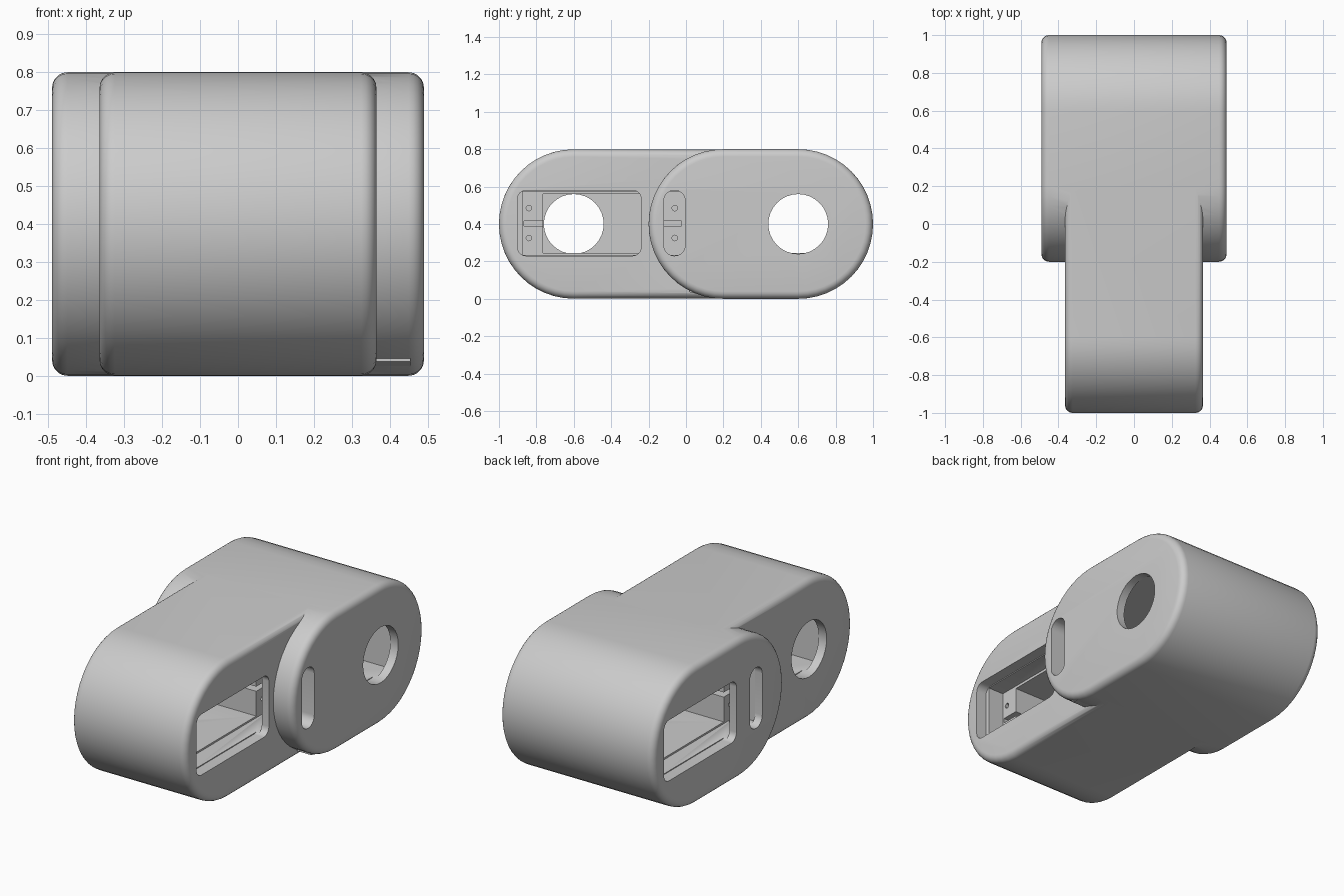
import bpy, bmesh, math

if "Cube" in bpy.data.objects:
    bpy.data.objects.remove(bpy.data.objects["Cube"])

grey = bpy.data.materials.new("plain_grey")
grey.diffuse_color = (0.6, 0.6, 0.6, 1)
grey.use_nodes = True
grey.node_tree.nodes["Principled BSDF"].inputs["Base Color"].default_value = grey.diffuse_color


def loft(name, rings):
    """Closed solid through (x, outline) rings of equal point count."""
    bm = bmesh.new()
    loops = [[bm.verts.new((x, y, z)) for y, z in pts] for x, pts in rings]
    n = len(loops[0])
    for a, b in zip(loops, loops[1:]):
        for i in range(n):
            j = (i + 1) % n
            bm.faces.new((a[i], a[j], b[j], b[i]))
    bm.faces.new(loops[0][::-1])
    bm.faces.new(loops[-1])
    bmesh.ops.recalc_face_normals(bm, faces=bm.faces)
    mesh = bpy.data.meshes.new(name)
    bm.to_mesh(mesh)
    bm.free()
    mesh.materials.append(grey)
    ob = bpy.data.objects.new(name, mesh)
    bpy.context.collection.objects.link(ob)
    return ob


def rounded(y0, y1, z0, z1, r, n=8):
    """Rounded rectangle; a large radius gives a stadium or a circle."""
    pts = []
    corners = ((y1 - r, z1 - r), (y0 + r, z1 - r), (y0 + r, z0 + r), (y1 - r, z0 + r))
    for q, (cy, cz) in enumerate(corners):
        for i in range(n + 1):
            a = math.pi / 2 * (q + i / n)
            p = (cy + r * math.cos(a), cz + r * math.sin(a))
            if not pts or math.dist(p, pts[-1]) > 1e-5:
                pts.append(p)
    if math.dist(pts[0], pts[-1]) < 1e-5:
        pts.pop()
    return pts


def rect(y0, y1, z0, z1):
    return [(y0, z0), (y1, z0), (y1, z1), (y0, z1)]


def boolean(ob, other, op):
    """Apply a boolean, keeping the old mesh if the result is empty."""
    m = ob.modifiers.new("bool", 'BOOLEAN')
    m.object, m.operation, m.solver = other, op, 'EXACT'
    bpy.context.view_layer.update()
    dg = bpy.context.evaluated_depsgraph_get()
    result = bpy.data.meshes.new_from_object(ob.evaluated_get(dg))
    ob.modifiers.clear()
    if len(result.polygons) > 5:
        ob.data = result
    bpy.data.objects.remove(other)


def housing(name, y0, y1, half, r, rim=0.04, steps=5):
    """Stadium block with rounded rims."""
    rim_rings = []
    for i in range(steps + 1):
        a = math.pi / 2 * i / steps
        d = rim * (1 - math.sin(a))
        pts = rounded(y0 + d, y1 - d, 0.4 - r + d, 0.4 + r - d, r - d, 12)
        rim_rings.append((half - rim + rim * math.cos(a), pts))
    left = [(-x, pts) for x, pts in rim_rings]
    return loft(name, left + rim_rings[::-1])


# Wide rear housing joined to the narrow front housing
body = housing("housing", -0.2, 1.0, 0.49, 0.4)
boolean(body, housing("front_housing", -1.0, 0.6, 0.365, 0.3992), 'UNION')


def cut(sign, outline, x0, x1):
    """Cut a pocket; sign -1 turns it half way round the vertical axis."""
    pts = [(y * sign, z) for y, z in outline]
    boolean(body, loft("cutter", [(x0 * sign, pts), (x1 * sign, pts)]), 'DIFFERENCE')


# Motor bays: front one opens to the right, rear one to the left
for sign, face in ((1, 0.365), (-1, 0.49)):
    ledge, skin = face - 0.165, face - 0.045
    far = -face + 0.05
    cut(sign, rect(-0.875, -0.003, 0.235, 0.575), ledge, skin)               # flange recess
    cut(sign, rounded(-0.90, -0.24, 0.23, 0.58, 0.045), skin - 0.02, 0.6)    # window
    cut(sign, rect(-0.765, -0.12, 0.245, 0.56), far, ledge + 0.02)           # motor bay
    cut(sign, rounded(-0.118, -0.005, 0.23, 0.58, 0.055), ledge + 0.01, 0.6)  # side slot
    cut(sign, rounded(-0.76, -0.44, 0.24, 0.56, 0.16), -0.6, far + 0.02)     # shaft hole
    for y in (-0.84, -0.06):
        for z in (0.325, 0.485):
            cut(sign, rounded(y - 0.015, y + 0.015, z - 0.015, z + 0.015, 0.015, 3),
                ledge - 0.1, ledge + 0.02)                                   # screw holes
    cut(sign, rect(-0.865, -0.75, 0.388, 0.415), ledge - 0.08, ledge + 0.021)  # cable grooves
    cut(sign, rect(-0.13, -0.025, 0.388, 0.415), ledge - 0.08, ledge + 0.021)

# Small lip under the right shoulder
loft("lip", [(x, [(0.015, 0.037), (0.14, 0.006), (0.2, 0.045), (0.015, 0.045)])
             for x in (0.3, 0.455)])

bpy.ops.object.select_all(action='DESELECT')
body.select_set(True)
bpy.context.view_layer.objects.active = body
bpy.ops.object.shade_smooth_by_angle(angle=math.radians(30))
